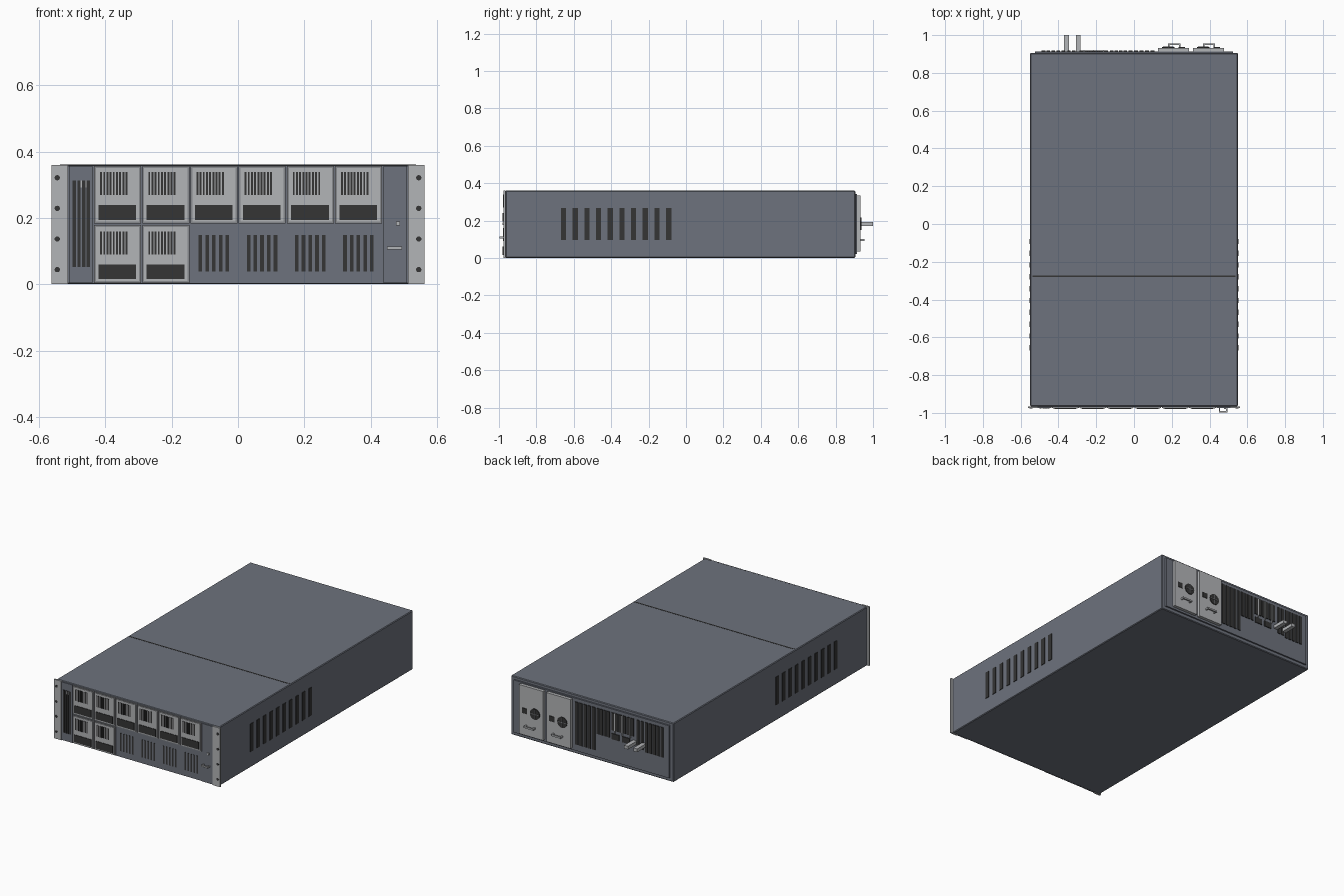
import bpy, bmesh
from math import pi
from mathutils import Matrix, Vector

old = bpy.data.objects.get("Cube")
if old:
    bpy.data.objects.remove(old, do_unlink=True)


def material(name, rgb):
    m = bpy.data.materials.new(name)
    m.use_nodes = True
    m.diffuse_color = (*rgb, 1)
    m.node_tree.nodes["Principled BSDF"].inputs["Base Color"].default_value = (*rgb, 1)
    return m


SLATE = material("slate paint", (0.155, 0.17, 0.205))
LIGHT = material("light metal", (0.45, 0.46, 0.475))
MID = material("mid grey metal", (0.25, 0.26, 0.275))
DARK = material("dark vent", (0.035, 0.035, 0.035))


def finish(name, bm, mat, bevel=0):
    mesh = bpy.data.meshes.new(name)
    bm.to_mesh(mesh)
    bm.free()
    mesh.materials.append(mat)
    ob = bpy.data.objects.new(name, mesh)
    bpy.context.scene.collection.objects.link(ob)
    if bevel:
        mod = ob.modifiers.new("edge", "BEVEL")
        mod.width, mod.segments = bevel, 1
    return ob


def boxes(name, mat, items, bevel=0):
    """Each item gives x, y and z ranges as pairs."""
    bm = bmesh.new()
    for item in items:
        lo = Vector([min(r) for r in item])
        hi = Vector([max(r) for r in item])
        mat4 = Matrix.Translation((lo + hi) / 2) @ Matrix.Diagonal((*(hi - lo), 1))
        bmesh.ops.create_cube(bm, size=1, matrix=mat4)
    return finish(name, bm, mat, bevel)


def discs(name, mat, centres, radius, depth, sides=20):
    bm = bmesh.new()
    for c in centres:
        bmesh.ops.create_cone(bm, cap_ends=True, segments=sides, radius1=radius, radius2=radius,
                              depth=depth, matrix=Matrix.Translation(c) @ Matrix.Rotation(pi / 2, 4, "X"))
    return finish(name, bm, mat)


def bars(first, step, count, width, y, z):
    """Row of upright bars along x."""
    return [((first + i * step - width / 2, first + i * step + width / 2), y, z) for i in range(count)]


FRONT, BACK = -0.965, 0.905

# Chassis and lid seam
boxes("chassis", SLATE, [((-0.55, 0.55), (FRONT, BACK), (0, 0.36))], 0.004)
boxes("lid_seam", DARK, [((-0.537, 0.537), (-0.28, -0.272), (0.355, 0.361))])

# Side vents
vents = []
for s in (-1, 1):
    for i in range(10):
        y = -0.655 + i * 0.0625
        vents.append(((s * 0.548, s * 0.554), (y - 0.014, y + 0.014), (0.096, 0.267)))
boxes("side_vents", DARK, vents)

# Front panel, rack ears and their holes
boxes("front_panel", SLATE, [((-0.51, 0.51), (-0.969, FRONT), (0.002, 0.358))])
boxes("rack_ears", LIGHT, [((s * 0.512, s * 0.562), (-0.975, FRONT), (0, 0.36)) for s in (-1, 1)])
discs("ear_holes", DARK, [(s * 0.545, -0.974, 0.044 + 0.0923 * i) for s in (-1, 1) for i in range(4)],
      0.008, 0.005)

# Drive bays
frames, faces, grilles, latches, blanks = [], [], [], [], []
for row in range(2):
    for col in range(6):
        x, z = -0.363 + col * 0.1453, row * 0.179
        if row == 0 and col > 1:
            blanks += bars(x - 0.041, 0.0203, 5, 0.011, (-0.971, -0.968), (0.039, 0.148))
            continue
        frames.append(((x - 0.071, x + 0.071), (-0.974, -0.968), (z + 0.004, z + 0.178)))
        faces.append(((x - 0.065, x + 0.065), (-0.977, -0.973), (z + 0.010, z + 0.172)))
        grilles += bars(x - 0.050, 0.0096, 9, 0.0058, (-0.979, -0.976), (z + 0.090, z + 0.159))
        latches.append(((x - 0.058, x + 0.056), (-0.980, -0.976), (z + 0.015, z + 0.060)))
boxes("drive_frames", MID, frames)
boxes("drive_faces", LIGHT, faces)
boxes("drive_grilles", DARK, grilles)
boxes("drive_latches", DARK, latches)
boxes("blank_bay_vents", DARK, blanks)

# Control panels at both ends of the front
boxes("control_panels", SLATE, [((-0.51, -0.438), (-0.974, -0.968), (0.003, 0.357)),
                                ((0.438, 0.51), (-0.974, -0.968), (0.003, 0.357))])
boxes("left_panel_vents", DARK, bars(-0.494, 0.0143, 4, 0.010, (-0.977, -0.973), (0.052, 0.312)))
boxes("left_panel_tabs", LIGHT, bars(-0.4725, 0.0143, 2, 0.004, (-0.978, -0.973), (0.292, 0.312)))
boxes("power_button", LIGHT, [((0.476, 0.488), (-0.980, -0.973), (0.177, 0.189))])
boxes("front_handle", LIGHT, [((0.449, 0.494), (-0.998, -0.990), (0.105, 0.114)),
                              ((0.449, 0.456), (-0.992, -0.973), (0.105, 0.114)),
                              ((0.487, 0.494), (-0.992, -0.973), (0.105, 0.114))])

# Rear panel
boxes("rear_panel", SLATE, [((-0.525, 0.525), (BACK, 0.914), (0.022, 0.342))])

# Power supplies with inlet, fan and pull handle
plates, inlets, spokes, pulls, fans = [], [], [], [], []
for x in (0.209, 0.394):
    plates.append(((x - 0.082, x + 0.082), (0.912, 0.933), (0.035, 0.335)))
    inlets.append(((x + 0.026, x + 0.060), (0.932, 0.936), (0.168, 0.200)))
    fx = x - 0.027
    fans.append((fx, 0.934, 0.182))
    spokes += [((fx - 0.028, fx + 0.028), (0.936, 0.939), (0.180, 0.184)),
               ((fx - 0.002, fx + 0.002), (0.936, 0.939), (0.154, 0.210))]
    pulls += [((x - 0.030, x + 0.036), (0.947, 0.955), (0.090, 0.100)),
              ((x - 0.030, x - 0.022), (0.932, 0.950), (0.090, 0.100)),
              ((x + 0.028, x + 0.036), (0.932, 0.950), (0.090, 0.100))]
boxes("power_supplies", LIGHT, plates)
boxes("power_inlets", DARK, inlets)
discs("power_fans", DARK, fans, 0.033, 0.006, 24)
boxes("fan_spokes", MID, spokes)
boxes("power_pulls", LIGHT, pulls)

# Rear expansion slots
Y = (0.913, 0.919)
slots = bars(0.098, -0.029, 5, 0.020, Y, (0.062, 0.322))
slots += bars(-0.046, -0.024, 4, 0.017, Y, (0.165, 0.322))
slots += bars(-0.148, -0.026, 6, 0.019, Y, (0.215, 0.322))
slots += bars(-0.318, -0.026, 2, 0.018, Y, (0.150, 0.322))
slots += bars(-0.375, -0.026, 5, 0.019, Y, (0.140, 0.322))
boxes("rear_slots", DARK, slots)
boxes("slot_brackets", LIGHT, bars(-0.161, -0.052, 3, 0.005, (0.913, 0.921), (0.200, 0.322)))
boxes("rear_ports", DARK, [((x - 0.025, x + 0.025), Y, (0.160, 0.195)) for x in (-0.165, -0.235)])

# Rear prongs
boxes("rear_prongs", LIGHT, [((x - 0.013, x + 0.013), (0.913, 1.0), (0.172, 0.192))
                             for x in (-0.357, -0.295)])
